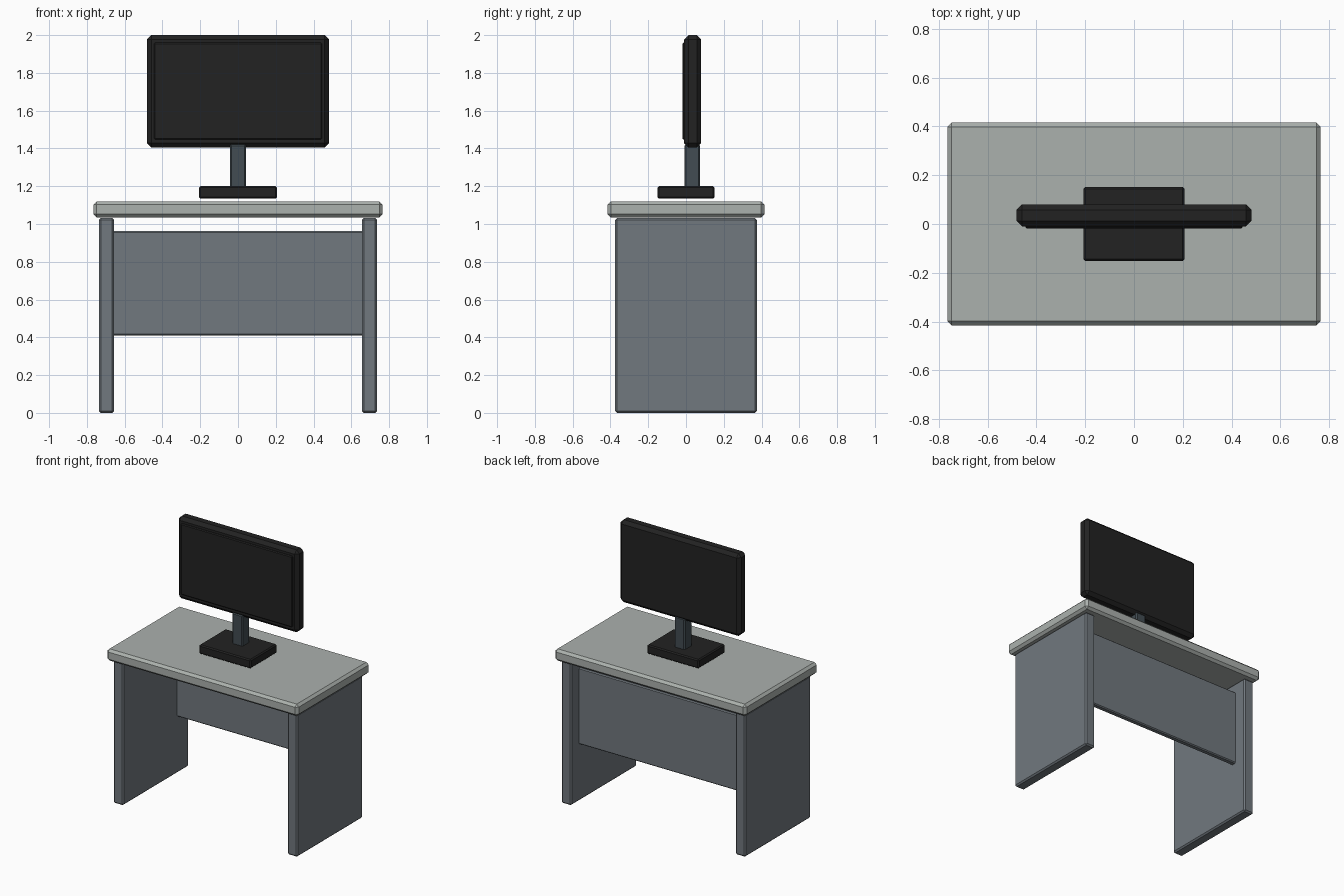
import bpy
import bmesh

if "Cube" in bpy.data.objects:
    bpy.data.objects.remove(bpy.data.objects["Cube"])


def material(name, rgb):
    m = bpy.data.materials.new(name)
    m.diffuse_color = (*rgb, 1.0)
    m.use_nodes = True
    m.node_tree.nodes["Principled BSDF"].inputs["Base Color"].default_value = m.diffuse_color
    return m


light_grey = material("light_grey", (0.41, 0.44, 0.42))
slate_grey = material("slate_grey", (0.165, 0.188, 0.21))
steel_grey = material("dark_steel", (0.054, 0.072, 0.084))
black = material("near_black", (0.016, 0.016, 0.016))


def box(name, xs, ys, zs, chamfer, mat):
    """Chamfered box between the given limits."""
    bm = bmesh.new()
    bmesh.ops.create_cube(bm, size=1.0)
    for v in bm.verts:
        v.co = [r[0] if c < 0 else r[1] for c, r in zip(v.co, (xs, ys, zs))]
    bmesh.ops.bevel(bm, geom=bm.edges[:], offset=chamfer, segments=1,
                    affect='EDGES', profile=0.5)
    bmesh.ops.recalc_face_normals(bm, faces=bm.faces[:])
    me = bpy.data.meshes.new(name)
    bm.to_mesh(me)
    bm.free()
    me.materials.append(mat)
    ob = bpy.data.objects.new(name, me)
    bpy.context.collection.objects.link(ob)
    return ob


# Desk: top, two slab legs, modesty panel towards the back
box("desk_top", (-0.765, 0.765), (-0.415, 0.415), (1.035, 1.12), 0.017, light_grey)
for side, x in (("left", -0.696), ("right", 0.696)):
    box(side + "_leg", (x - 0.04, x + 0.04), (-0.375, 0.375), (0.0, 1.032), 0.01, slate_grey)
box("modesty_panel", (-0.665, 0.665), (0.242, 0.282), (0.41, 0.962), 0.007, slate_grey)

# Monitor: foot, neck, casing and raised screen
box("monitor_base", (-0.207, 0.207), (-0.152, 0.152), (1.135, 1.2), 0.008, black)
box("monitor_neck", (-0.042, 0.042), (-0.009, 0.075), (1.18, 1.422), 0.008, steel_grey)
box("monitor_case", (-0.482, 0.482), (-0.01, 0.08), (1.405, 2.0), 0.023, black)
box("monitor_screen", (-0.445, 0.445), (-0.019, 0.005), (1.447, 1.96), 0.006, black)
